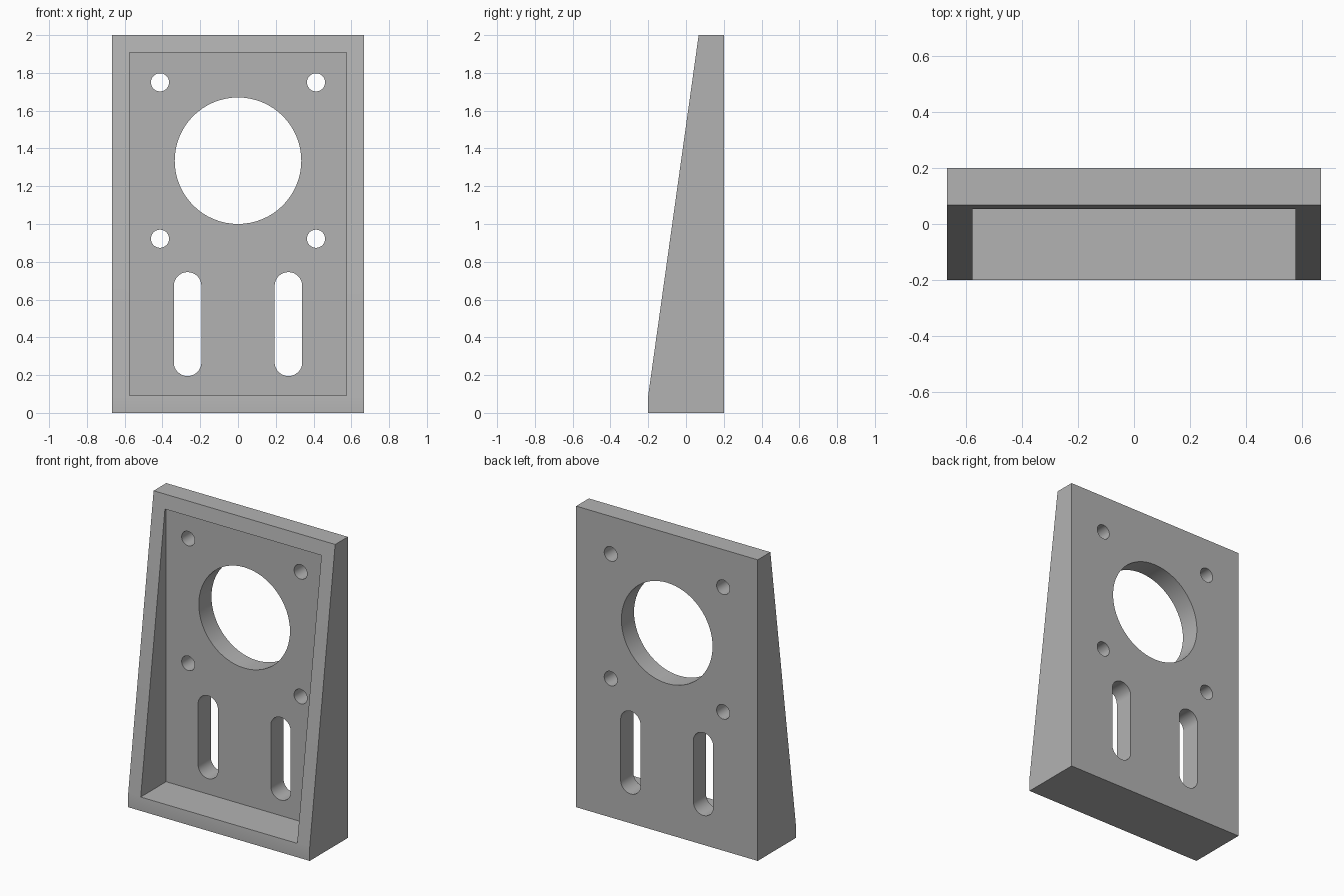
import bpy, bmesh
from math import cos, sin, pi, radians

cube = bpy.data.objects.get("Cube")
if cube:
    bpy.data.objects.remove(cube, do_unlink=True)

HALF_W, HEIGHT, BACK, FRONT = 0.667, 2.0, 0.2, -0.2
PLATE_FRONT, RIM = 0.067, 0.092

grey = bpy.data.materials.new("plain grey")
grey.use_nodes = True
colour = (0.45, 0.45, 0.45, 1)
grey.diffuse_color = colour
grey.node_tree.nodes["Principled BSDF"].inputs["Base Color"].default_value = colour


def add_prism(bm, outline, offset):
    """Extrude a closed outline along the given offset."""
    face = bm.faces.new([bm.verts.new(p) for p in outline])
    new = bmesh.ops.extrude_face_region(bm, geom=[face], use_keep_orig=True)["geom"]
    verts = [v for v in new if isinstance(v, bmesh.types.BMVert)]
    bmesh.ops.translate(bm, verts=verts, vec=offset)


def make_object(name, prisms):
    bm = bmesh.new()
    for outline, offset in prisms:
        add_prism(bm, outline, offset)
    bmesh.ops.recalc_face_normals(bm, faces=bm.faces)
    mesh = bpy.data.meshes.new(name)
    bm.to_mesh(mesh)
    bm.free()
    mesh.materials.append(grey)
    obj = bpy.data.objects.new(name, mesh)
    bpy.context.collection.objects.link(obj)
    return obj


def slot(x, z, radius, straight=0.0, steps=32):
    """Round hole, or a vertical slot when it has a straight length."""
    points = []
    for centre, start in ((z + straight / 2, 0), (z - straight / 2, pi)):
        first = 0 if straight else 1
        for i in range(first, steps + 1):
            a = start + pi * i / steps
            points.append((x + radius * cos(a), 0.0, centre + radius * sin(a)))
    return points, (0, 0.5, 0)


# Wedge-shaped body, from its side profile
profile = [(FRONT, 0), (BACK, 0), (BACK, HEIGHT), (PLATE_FRONT, HEIGHT), (FRONT, RIM)]
bracket = make_object("mounting_bracket", [
    ([(-HALF_W, y, z) for y, z in profile], (2 * HALF_W, 0, 0))])

# Recess that leaves a rim round the plate
w = HALF_W - RIM
corners = [(-w, RIM), (w, RIM), (w, HEIGHT - RIM), (-w, HEIGHT - RIM)]
recess = make_object("recess_cutter", [
    ([(x, -0.5, z) for x, z in corners], (0, 0.5 + PLATE_FRONT, 0))])

# Bore, screw holes and adjustment slots
holes = [slot(0, 1.335, 0.335)]
for side in (-1, 1):
    holes += [slot(side * 0.413, z, 0.048) for z in (0.922, 1.75)]
    holes.append(slot(side * 0.267, 0.47, 0.073, 0.404))
hole_cutter = make_object("hole_cutter", holes)

bpy.ops.object.select_all(action='DESELECT')
bracket.select_set(True)
bpy.context.view_layer.objects.active = bracket
for cutter in (recess, hole_cutter):
    cutter.hide_render = True
    mod = bracket.modifiers.new(cutter.name, 'BOOLEAN')
    mod.operation = 'DIFFERENCE'
    mod.solver = 'EXACT'
    mod.object = cutter
    bpy.ops.object.modifier_apply(modifier=mod.name)
    bpy.data.objects.remove(cutter, do_unlink=True)

# Smooth hole walls and the soft bend at the foot, crisp edges elsewhere
bpy.ops.object.shade_smooth_by_angle(angle=radians(30))
weighted = bracket.modifiers.new("weighted_normals", 'WEIGHTED_NORMAL')
weighted.keep_sharp = True
